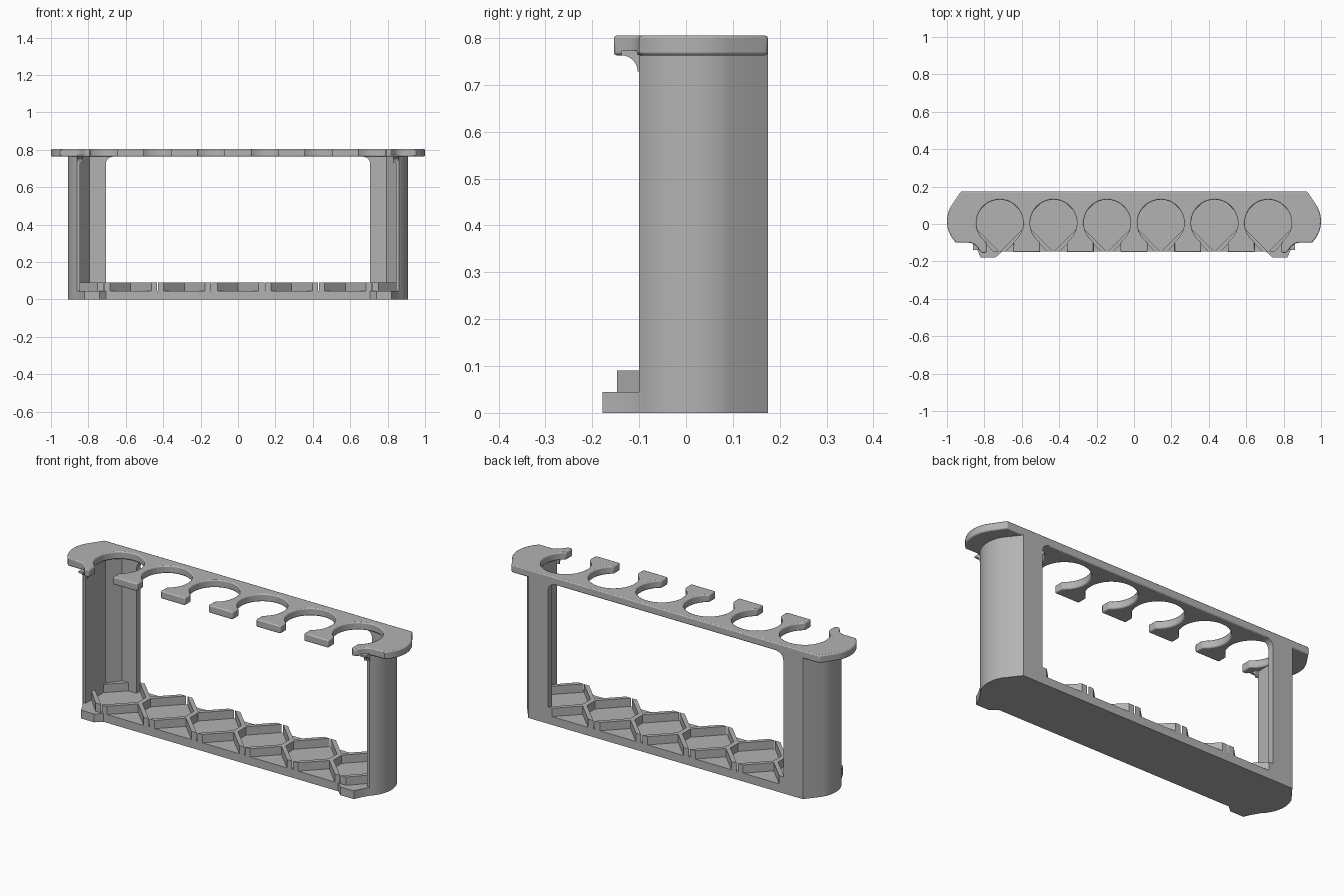
import bpy, bmesh, math
from mathutils import Vector

cube = bpy.data.objects.get("Cube")
if cube:
    bpy.data.objects.remove(cube, do_unlink=True)

grey = bpy.data.materials.new("plain_grey")
grey.use_nodes = True
grey.diffuse_color = (0.45, 0.45, 0.45, 1)
grey.node_tree.nodes["Principled BSDF"].inputs["Base Color"].default_value = (0.45, 0.45, 0.45, 1)

PITCH = 0.287
CENTRES = [(i - 2.5) * PITCH for i in range(6)]
HOLE_R, HOLE_Y, SLOT = 0.125, 0.005, 0.071
BACK, FRONT, CELL_Y = 0.175, -0.147, 0.015
FLOOR, RIM, PLATE_LOW, TOP = 0.045, 0.09, 0.763, 0.805


def arc(cx, cy, r, start, end, n):
    """Points on an arc, angles in degrees."""
    angles = [math.radians(start + (end - start) * i / n) for i in range(n + 1)]
    return [(cx + r * math.cos(a), cy + r * math.sin(a)) for a in angles]


def flip(pts):
    return [(-x, y) for x, y in reversed(pts)]


def prisms(name, outlines, lo, hi, axis="z", bevel=0):
    """Extrude closed outlines along an axis into one object."""
    place = {"x": lambda a, b, h: (h, a, b),
             "y": lambda a, b, h: (a, h, b),
             "z": lambda a, b, h: (a, b, h)}[axis]
    step = Vector(place(0, 0, hi - lo))
    bm = bmesh.new()
    for pts in outlines:
        face = bm.faces.new([bm.verts.new(place(a, b, lo)) for a, b in pts])
        ext = bmesh.ops.extrude_face_region(bm, geom=[face], use_keep_orig=True)
        moved = [g for g in ext["geom"] if isinstance(g, bmesh.types.BMVert)]
        bmesh.ops.translate(bm, verts=moved, vec=step)
    bmesh.ops.recalc_face_normals(bm, faces=bm.faces)
    mesh = bpy.data.meshes.new(name)
    bm.to_mesh(mesh)
    bm.free()
    obj = bpy.data.objects.new(name, mesh)
    bpy.context.collection.objects.link(obj)
    mesh.materials.append(grey)
    if bevel:
        mod = obj.modifiers.new("soft_edges", "BEVEL")
        mod.width, mod.segments = bevel, 2
        mod.limit_method, mod.angle_limit = "ANGLE", math.radians(50)
    return obj


def smooth(obj):
    bpy.ops.object.select_all(action="DESELECT")
    obj.select_set(True)
    bpy.context.view_layer.objects.active = obj
    bpy.ops.object.shade_smooth_by_angle(angle=math.radians(30))


# Top plate: rounded ends, front hooks and six open round holders
plate_end = [(0.925, BACK)] + arc(0.84, 0.015, 0.16, 28, -46, 12)
plate_end += arc(0.885, -0.16, 0.06, 90, 150, 5)
plate_end += [(0.815, -0.154), (0.795, -0.154)]
mouth = math.degrees(math.asin(SLOT / HOLE_R))
holders = []
for cx in reversed(CENTRES):
    front = -0.15
    holders += [(cx + SLOT, front)]
    holders += arc(cx, HOLE_Y, HOLE_R, -90 + mouth, 270 - mouth, 40)
    holders += [(cx - SLOT, front)]
smooth(prisms("top_plate", [plate_end + holders + flip(plate_end)],
              PLATE_LOW, TOP, bevel=0.006))

# Base slab with rounded ends and small front feet
post_outer = [(0.825, BACK)] + arc(0.75, 0.015, 0.16, 28, -46, 12)
foot = [(0.835, -0.145), (0.82, -0.178), (0.74, -0.178), (0.705, FRONT)]
base_end = post_outer + foot
smooth(prisms("base_slab", [base_end + flip(base_end)], 0, FLOOR))

# Raised lattice: diamond pockets and open notches cut from a rim layer
edge = [(0.79, BACK), (0.85, 0.07), (0.855, -0.04), (0.752, FRONT)]
lattice = prisms("base_lattice", [edge + flip(edge)], FLOOR, RIM)
half, clip, outer = 0.164, 0.13, 0.195
cuts = []
for cx in CENTRES:
    d = half - clip
    cuts.append([(cx, CELL_Y - half), (cx + clip, CELL_Y - d), (cx + clip, CELL_Y + d),
                 (cx, CELL_Y + half), (cx - clip, CELL_Y + d), (cx - clip, CELL_Y - d)])
for cx in CENTRES[:-1]:
    mid = cx + PITCH / 2
    apex = outer - PITCH / 2
    reach = 0.175
    for s in (-1, 1):
        w = reach - apex
        cuts.append([(mid, CELL_Y + s * apex), (mid + w, CELL_Y + s * reach),
                     (mid - w, CELL_Y + s * reach)])
cutter = prisms("lattice_cutter", cuts, FLOOR - 0.02, RIM + 0.02)
cutter.hide_render = True
mod = lattice.modifiers.new("pockets", "BOOLEAN")
mod.operation, mod.solver, mod.object = "DIFFERENCE", "EXACT", cutter
bpy.context.view_layer.update()
graph = bpy.context.evaluated_depsgraph_get()
cut_mesh = bpy.data.meshes.new_from_object(lattice.evaluated_get(graph))
lattice.modifiers.clear()
lattice.data = cut_mesh
bpy.data.objects.remove(cutter, do_unlink=True)

# Side posts, each a curved shell open toward the middle, with fillets on top
post_inner = [(0.845, -0.1), (0.845, 0.07), (0.795, 0.14), (0.707, 0.14), (0.707, BACK)]
post = post_outer + post_inner
gusset = [(0.71, PLATE_LOW + 0.01)] + [(0.71, 0.723)]
gusset += arc(0.667, 0.723, 0.04, 0, 90, 6) + [(0.667, PLATE_LOW + 0.01)]
hook = [(-0.095, PLATE_LOW + 0.01), (-0.095, 0.73)]
hook += arc(-0.138, 0.728, 0.035, 0, 90, 6) + [(-0.138, PLATE_LOW + 0.01)]
for side, s in (("left", 1), ("right", -1)):
    smooth(prisms(side + "_post", [post if s > 0 else flip(post)], FLOOR - 0.005, PLATE_LOW + 0.01))
    smooth(prisms(side + "_back_fillet", [gusset if s > 0 else flip(gusset)],
                  0.14, BACK, axis="y"))
    ends = sorted((s * 0.83, s * 0.862))
    smooth(prisms(side + "_front_fillet", [hook], ends[0], ends[1], axis="x"))
